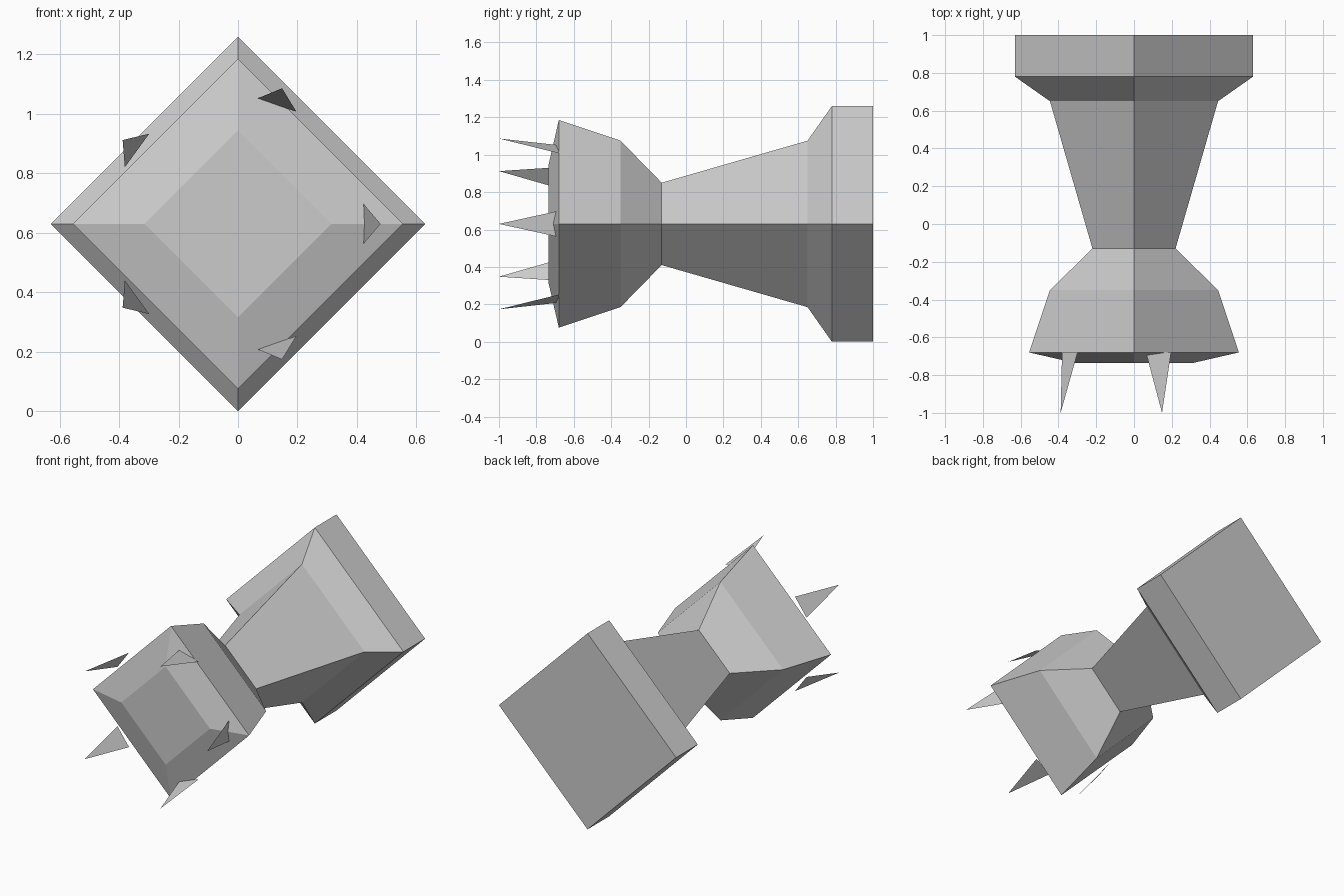
import bpy, bmesh, math
from mathutils import Vector

if "Cube" in bpy.data.objects:
    bpy.data.objects.remove(bpy.data.objects["Cube"])

CENTER_Z = 0.63

grey = bpy.data.materials.new("light_grey")
grey.diffuse_color = (0.6, 0.6, 0.6, 1)
grey.use_nodes = True
grey.node_tree.nodes["Principled BSDF"].inputs["Base Color"].default_value = grey.diffuse_color


def make_object(name, bm):
    mesh = bpy.data.meshes.new(name)
    bm.to_mesh(mesh)
    bm.free()
    mesh.materials.append(grey)
    obj = bpy.data.objects.new(name, mesh)
    bpy.context.collection.objects.link(obj)
    return obj


def polar(radius, angle, y, tangent=0.0):
    """Point around the y axis, shifted sideways by tangent."""
    c, s = math.cos(angle), math.sin(angle)
    return Vector((radius * c - tangent * s, y, CENTER_Z + radius * s + tangent * c))


# Body: diamond cross-section lofted along y as (y, radius)
profile = [(-0.735, 0.315), (-0.68, 0.555), (-0.35, 0.445), (-0.13, 0.22),
           (0.65, 0.445), (0.78, 0.63), (1.0, 0.63)]
bm = bmesh.new()
rings = [[bm.verts.new(polar(r, i * math.pi / 2, y)) for i in range(4)]
         for y, r in profile]
for a, b in zip(rings, rings[1:]):
    for i in range(4):
        j = (i + 1) % 4
        bm.faces.new((a[i], a[j], b[j], b[i]))
bm.faces.new(rings[0])
bm.faces.new(rings[-1])
bmesh.ops.recalc_face_normals(bm, faces=bm.faces)
make_object("body", bm)

# Spikes: five flat triangular blades around the front face
for k in range(5):
    angle = k * math.tau / 5
    bm = bmesh.new()
    tri = [polar(0.42, angle, -0.68, -0.07),
           polar(0.48, angle, -1.0),
           polar(0.42, angle, -0.68, 0.07)]
    face = bm.faces.new([bm.verts.new(p) for p in tri])
    face.normal_update()
    if face.normal.dot(polar(1, angle, 0) - Vector((0, 0, CENTER_Z))) < 0:
        face.normal_flip()
    make_object(f"spike_{k + 1}", bm)
